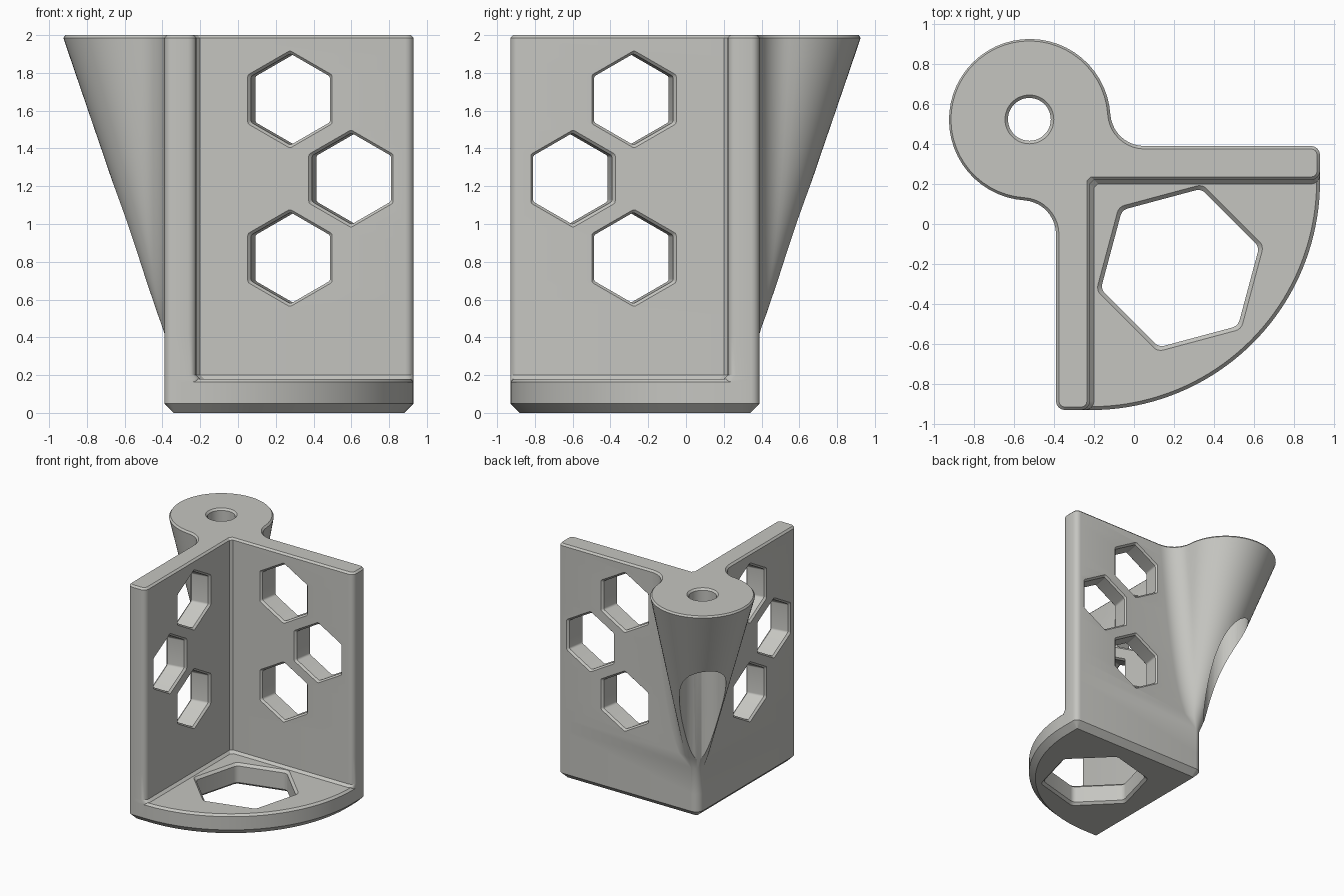
import bpy, bmesh, math
from mathutils import Vector

if "Cube" in bpy.data.objects:
    bpy.data.objects.remove(bpy.data.objects["Cube"])

grey = bpy.data.materials.new("light_grey")
grey.diffuse_color = (0.56, 0.56, 0.53, 1)
grey.use_nodes = True
grey.node_tree.nodes["Principled BSDF"].inputs["Base Color"].default_value = grey.diffuse_color


def loft(name, rings):
    """Closed solid skinned through rings with equal point counts."""
    bm = bmesh.new()
    rows = [[bm.verts.new(p) for p in ring] for ring in rings]
    n = len(rows[0])
    for a, b in zip(rows, rows[1:]):
        for i in range(n):
            j = (i + 1) % n
            bm.faces.new((a[i], a[j], b[j], b[i]))
    bm.faces.new(rows[0][::-1])
    bm.faces.new(rows[-1])
    bmesh.ops.remove_doubles(bm, verts=bm.verts, dist=0.0004)
    bmesh.ops.recalc_face_normals(bm, faces=bm.faces)
    me = bpy.data.meshes.new(name)
    bm.to_mesh(me)
    bm.free()
    me.materials.append(grey)
    ob = bpy.data.objects.new(name, me)
    bpy.context.collection.objects.link(ob)
    return ob


def arc(cx, cy, r, a0, a1, n):
    return [(cx + r * math.cos(a), cy + r * math.sin(a))
            for a in (math.radians(a0 + (a1 - a0) * i / n) for i in range(n + 1))]


def hexagon(r, start, rnd):
    """Regular hexagon with rounded corners."""
    pts = []
    for k in range(6):
        a = start + 60 * k
        d = r - rnd / math.cos(math.radians(30))
        pts += arc(d * math.cos(math.radians(a)), d * math.sin(math.radians(a)), rnd, a - 30, a + 30, 4)
    return pts


def combine(ob, cutter, op):
    m = ob.modifiers.new(op.lower(), 'BOOLEAN')
    m.operation, m.object, m.solver = op, cutter, 'EXACT'
    bpy.context.view_layer.objects.active = ob
    bpy.ops.object.modifier_apply(modifier=m.name)
    bpy.data.objects.remove(cutter)


OUT, END, FIL, TIP = 0.39, 0.93, 0.17, 0.42


def wall_ring(z, inset, inner):
    """Angle-shaped outline whose outer corner swells into the screw boss."""
    t = max(0, min(1, (z - TIP) / (2 - TIP)))
    c, r = 0.32 + 0.203 * t, 0.07 + 0.337 * t
    cx, cy = -c, c
    fy = OUT + FIL
    fx = cx + math.sqrt(max(0, (r + FIL) ** 2 - (fy - cy) ** 2))
    ang = math.degrees(math.atan2(fy - cy, fx - cx))
    e = max(0.006, 0.045 - inset)
    o, x = OUT - inset, END - inset
    half = arc(cx, cy, r - inset, 135, ang, 20)
    half += arc(fx, fy, FIL + inset, ang - 180, -90, 10)[1:]
    half += arc(x - e, o - e, e, 90, 0, 4)
    half += arc(x - e, inner + e, e, 0, -90, 4)
    half.append((-inner + 0.02, inner))
    other = [(-y, -x) for x, y in half[1:]]
    return [(x, y, z) for x, y in half + other[::-1]]


# Two walls and tapered boss in one skin
rings = [wall_ring(0, 0.05, 0.20), wall_ring(0.05, 0, 0.20),
         wall_ring(0.18, 0, 0.20), wall_ring(0.20, 0, 0.22)]
rings += [wall_ring(TIP + (1.985 - TIP) * i / 16, 0, 0.22) for i in range(17)]
rings.append(wall_ring(2, 0.015, 0.235))
bracket = loft("bracket", rings)


# Quarter-round floor
def floor_ring(z, d):
    pts = arc(-0.215, 0.215, 1.145 - d, 0, -90, 40)
    pts += [(-0.3, -END + d), (-0.3, 0.3), (END - d, 0.3)]
    return [(x, y, z) for x, y in pts]


combine(bracket, loft("floor", [floor_ring(0, 0.05), floor_ring(0.05, 0),
                                floor_ring(0.163, 0), floor_ring(0.18, 0.017)]), 'UNION')

# Large hexagonal opening in the floor
combine(bracket, loft("floor_cutter", [
    [(0.23 + x, -0.22 + y, z) for x, y in hexagon(r, 15, 0.05)]
    for z, r in ((-0.02, 0.455), (0.02, 0.41), (0.16, 0.41), (0.2, 0.455))]), 'DIFFERENCE')

# Slightly slanted hexagonal holes, mirrored over the diagonal
for u, h in ((0.275, 1.66), (0.598, 1.24), (0.275, 0.82)):
    sections = []
    for y, r in ((0.20, 0.28), (0.235, 0.242), (0.375, 0.242), (0.41, 0.28)):
        slide = (y - 0.22) * 0.17
        sections.append([(u + slide + a, y, h + b) for a, b in hexagon(r, 30, 0.02)])
    combine(bracket, loft("hole_cutter", sections), 'DIFFERENCE')
    mirrored = [[(-y, -x, z) for x, y, z in s] for s in sections]
    combine(bracket, loft("hole_cutter", mirrored), 'DIFFERENCE')

# Screw hole with wide clearance bore from below
bore = ((0.3, 0.18), (1.8, 0.18), (1.8, 0.107), (1.985, 0.107), (2.02, 0.142))
combine(bracket, loft("screw_cutter", [
    [(x, y, z) for x, y in arc(-0.523, 0.523, r, 0, 360, 48)[:-1]] for z, r in bore]), 'DIFFERENCE')

bpy.ops.object.select_all(action='DESELECT')
bracket.select_set(True)
bpy.context.view_layer.objects.active = bracket
bpy.ops.object.shade_smooth_by_angle(angle=math.radians(28))
